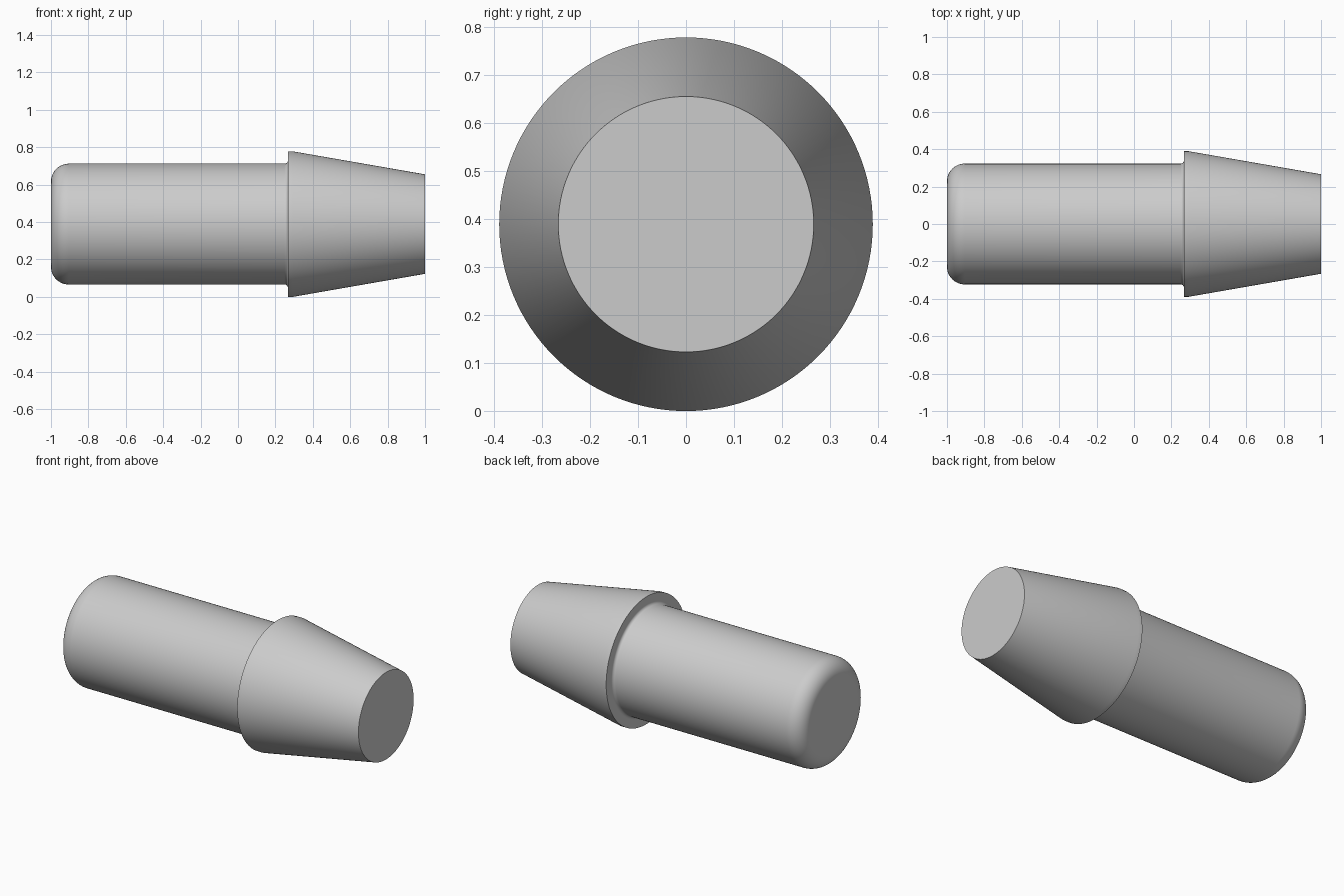
import bpy, bmesh
from math import sin, cos, pi, radians
from mathutils import Matrix

if "Cube" in bpy.data.objects:
    bpy.data.objects.remove(bpy.data.objects["Cube"])

SEGMENTS = 128
AXIS_Z = 0.389


def arc(cx, cr, radius, start, end, steps):
    """Points (x, r) along a circular arc, angles in degrees."""
    angles = [radians(start + (end - start) * i / steps) for i in range(steps + 1)]
    return [(cx + radius * cos(a), cr + radius * sin(a)) for a in angles]


def lathe(name, profile):
    """Revolve an (x, r) profile around the x axis and cap both ends."""
    bm = bmesh.new()
    rings = [[bm.verts.new((x, r * cos(2 * pi * i / SEGMENTS), r * sin(2 * pi * i / SEGMENTS)))
              for i in range(SEGMENTS)] for x, r in profile]
    for a, b in zip(rings, rings[1:]):
        for i in range(SEGMENTS):
            j = (i + 1) % SEGMENTS
            bm.faces.new((a[i], a[j], b[j], b[i]))
    bm.faces.new(rings[0])
    bm.faces.new(rings[-1])
    bmesh.ops.recalc_face_normals(bm, faces=bm.faces)
    mesh = bpy.data.meshes.new(name)
    bm.to_mesh(mesh)
    bm.free()
    obj = bpy.data.objects.new(name, mesh)
    bpy.context.collection.objects.link(obj)
    obj.location.z = AXIS_Z
    bpy.context.view_layer.objects.active = obj
    obj.select_set(True)
    bpy.ops.object.shade_smooth_by_angle(angle=radians(30))
    return obj


# Rounded shaft end, straight shaft, small fillet, collar step and tapered tip
SHAFT_R, ROUND, FILLET, STEP_X = 0.323, 0.095, 0.018, 0.267
profile = arc(-1 + ROUND, SHAFT_R - ROUND, ROUND, 180, 90, 12)
profile += arc(STEP_X - FILLET, SHAFT_R + FILLET, FILLET, -90, 0, 6)
profile += [(STEP_X, 0.389), (0.293, 0.389), (1.0, 0.266)]
lathe("tapered_pin", profile)
